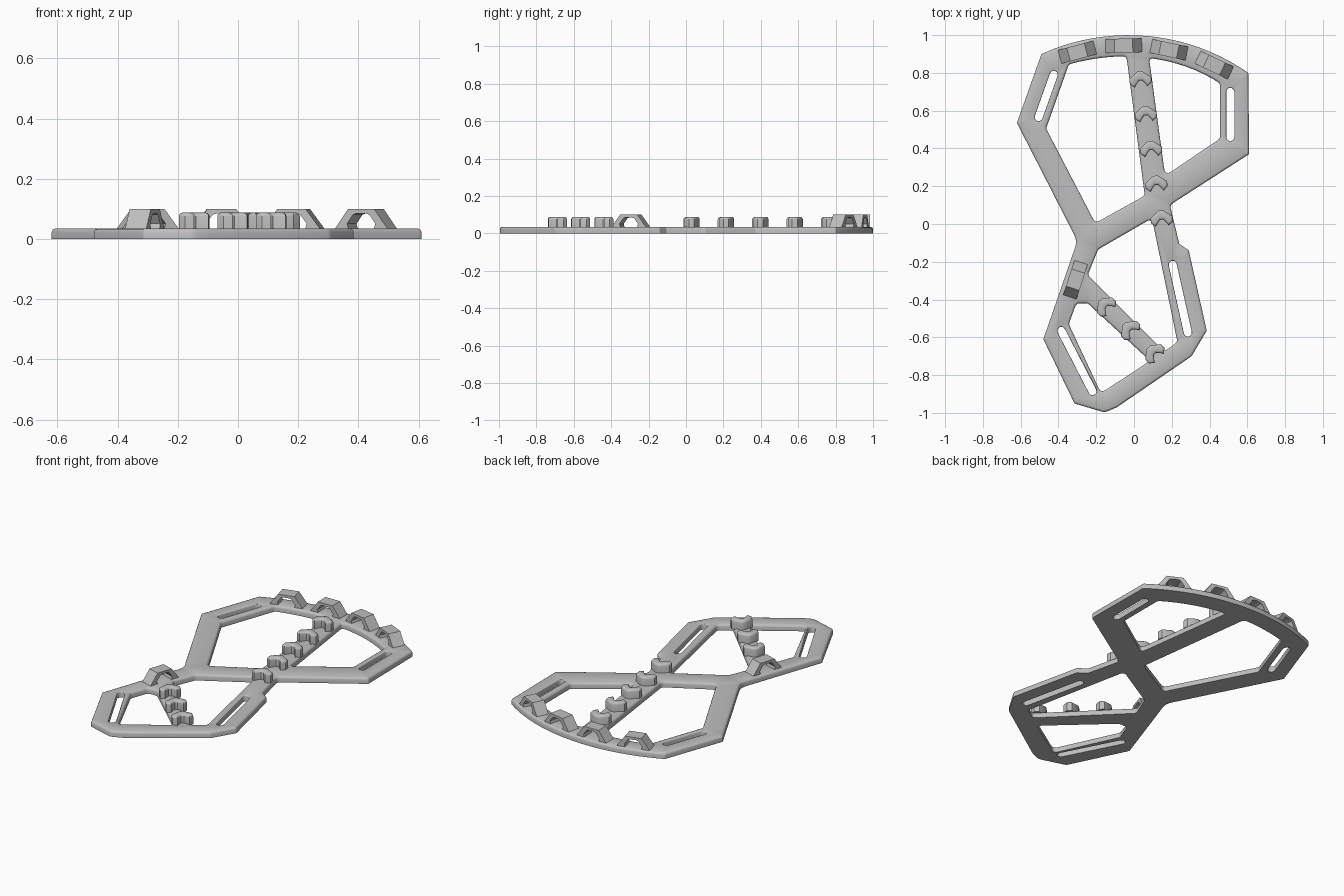
import bpy, bmesh, math
from mathutils import Vector as V

if "Cube" in bpy.data.objects:
    bpy.data.objects.remove(bpy.data.objects["Cube"])

T = 0.035          # plate thickness
grey = bpy.data.materials.new("light grey")
grey.diffuse_color = (0.52, 0.52, 0.52, 1)
grey.use_nodes = True
grey.node_tree.nodes["Principled BSDF"].inputs["Base Color"].default_value = grey.diffuse_color


def finish(name, bm):
    bmesh.ops.recalc_face_normals(bm, faces=bm.faces[:])
    me = bpy.data.meshes.new(name)
    bm.to_mesh(me)
    bm.free()
    me.materials.append(grey)
    ob = bpy.data.objects.new(name, me)
    bpy.context.collection.objects.link(ob)
    return ob


def smooth(ob, angle=35):
    bpy.ops.object.select_all(action='DESELECT')
    ob.select_set(True)
    bpy.context.view_layer.objects.active = ob
    bpy.ops.object.shade_smooth_by_angle(angle=math.radians(angle))


def arc3(a, b, c, n):
    """Points of the circular arc a -> b -> c, and its centre."""
    (ax, ay), (bx, by), (cx, cy) = a, b, c
    d = 2 * (ax * (by - cy) + bx * (cy - ay) + cx * (ay - by))
    A, B, C = ax * ax + ay * ay, bx * bx + by * by, cx * cx + cy * cy
    o = V(((A * (by - cy) + B * (cy - ay) + C * (ay - by)) / d,
           (A * (cx - bx) + B * (ax - cx) + C * (bx - ax)) / d))
    r = (V(a) - o).length
    t0, t1 = [math.atan2(p[1] - o.y, p[0] - o.x) for p in (a, c)]
    pts = [(o.x + r * math.cos(t0 + (t1 - t0) * i / n),
            o.y + r * math.sin(t0 + (t1 - t0) * i / n)) for i in range(n + 1)]
    return pts, o


def fillet(pts, r, n=5):
    """Round every distinct corner; a third value on a point is its own radius."""
    out, N = [], len(pts)
    for i, q in enumerate(pts):
        p, a, b = V(q[:2]), V(pts[i - 1][:2]), V(pts[(i + 1) % N][:2])
        u, w = (a - p), (b - p)
        lu, lw = u.length, w.length
        u, w = u / lu, w / lw
        ang = u.angle(w)
        if ang > math.radians(165):
            out.append(p)
            continue
        rad = q[2] if len(q) > 2 else r
        d = min(rad / math.tan(ang / 2), 0.45 * lu, 0.45 * lw)
        s, e = p + u * d, p + w * d
        for k in range(n + 1):
            t = k / n
            out.append(s * (1 - t) ** 2 + p * 2 * t * (1 - t) + e * t * t)
    return out


def offset(pts, d):
    """Shift a loop towards its left-hand side by d."""
    out = []
    for i, p in enumerate(pts):
        e1 = (p - pts[i - 1]).normalized()
        e2 = (pts[(i + 1) % len(pts)] - p).normalized()
        n1, n2 = V((-e1.y, e1.x)), V((-e2.y, e2.x))
        out.append(p + (n1 + n2) * d / max(0.4, 1 + n1.dot(n2)))
    return out


def area(p):
    return sum(p[i - 1].x * p[i].y - p[i].x * p[i - 1].y for i in range(len(p)))


def slot(a, b, r=0.021, n=6):
    a, b = V(a), V(b)
    t = math.atan2((b - a).y, (b - a).x)
    return [c + V((math.cos(t + s + math.pi * k / n), math.sin(t + s + math.pi * k / n))) * r
            for c, s in ((b, -math.pi / 2), (a, math.pi / 2)) for k in range(n + 1)]


# outline of the plate, and its openings
rim, centre = arc3((-0.49, 0.90), (0.03, 0.998), (0.605, 0.80), 20)
R = (V(rim[0]) - centre).length
outer = fillet([(-0.62, 0.535)] + rim + [
    (0.61, 0.37), (0.19, 0.10, 0.03), (0.24, -0.105), (0.29, -0.14), (0.385, -0.565),
    (0.305, -0.70, 0.05), (-0.09, -0.97, 0.05), (-0.155, -0.998, 0.05), (-0.315, -0.95),
    (-0.48, -0.61), (-0.30, -0.09, 0.09)], 0.012)
top_left, _ = arc3((-0.345, 0.845), (-0.20, 0.876), (-0.04, 0.888), 6)
top_right, _ = arc3((0.08, 0.878), (0.27, 0.835), (0.455, 0.745), 8)
holes = [fillet(h, 0.025) for h in (
    [(-0.465, 0.505)] + top_left + [(0.057, 0.15), (-0.205, 0.005)],
    top_right + [(0.455, 0.452), (0.165, 0.255)],
    [(-0.19, -0.135), (0.095, 0.03), (0.23, -0.625), (0.16, -0.675), (-0.245, -0.27)],
    [(-0.345, -0.53), (-0.305, -0.42), (-0.245, -0.42), (0.085, -0.725), (-0.175, -0.895)])]
slots = [slot(*s) for s in (((-0.505, 0.565), (-0.425, 0.79)), ((0.51, 0.46), (0.51, 0.70)),
                            ((0.205, -0.215), (0.285, -0.575)), ((-0.385, -0.565), (-0.22, -0.885)))]

# plate with a rounded upper edge
bm = bmesh.new()
caps = {0: [], 1: []}
for idx, loop in enumerate([outer] + holes + slots):
    if (area(loop) > 0) != (idx == 0):
        loop = loop[::-1]
    b = 0.012 if idx <= 4 else 0.004
    rings = []
    for d, z in ((0, 0), (0, T - b), (b * 0.3, T - b * 0.3), (b, T)):
        rings.append([bm.verts.new((p.x, p.y, z)) for p in (offset(loop, d) if d else loop)])
    for lo, hi in zip(rings, rings[1:]):
        for i in range(len(lo)):
            bm.faces.new((lo[i - 1], lo[i], hi[i], hi[i - 1]))
    for k, ring in ((0, rings[0]), (1, rings[-1])):
        caps[k] += [bm.edges.get((ring[i - 1], ring[i])) for i in range(len(ring))]
for k in caps:
    bmesh.ops.triangle_fill(bm, edges=caps[k], use_beauty=True, normal=(0, 0, 1))
smooth(finish("plate", bm), 50)


def prism(name, pts, place, depth):
    """Extrude a flat profile; place maps (u, v, depth) to a position."""
    bm = bmesh.new()
    a, b = [[bm.verts.new(place(u, v, w)) for u, v in pts] for w in depth]
    bm.faces.new(a)
    bm.faces.new(b)
    for i in range(len(a)):
        bm.faces.new((a[i - 1], a[i], b[i], b[i - 1]))
    return finish(name, bm)


# strap bridges: trapezoid arches with an open middle
half = [(0.10, -0.005), (0.092, 0.006), (0.048, 0.065)]
inner = [(0.018, 0.05), (0.03, 0.046), (0.052, 0.016), (0.046, -0.005)]
arch = half + [(-u, v) for u, v in half[::-1]] + [(-u, v) for u, v in inner[::-1]] + inner
bridges = []
for x in (-0.30, -0.055, 0.185, 0.425):
    t = math.acos((x - centre.x) / (R - 0.055))
    bridges.append((x, centre.y + (R - 0.055) * math.sin(t), t - math.pi / 2))
bridges.append((-0.31, -0.295, math.radians(72)))
for x, y, t in bridges:
    c, s = math.cos(t), math.sin(t)
    prism("strap_bridge", arch,
          lambda u, v, w: (x + u * c - w * s, y + u * s + w * c, T + v), (-0.037, 0.037))

# chevron cleats along both struts
side = [(0.012, 0.043), (0.058, 0.008), (0.058, -0.02), (0.034, -0.04), (0.022, -0.022), (0.008, -0.006)]
chevron = side + [(-u, v) for u, v in side[::-1]]
cleats = [(0.034 + 0.028 * i, 0.765 - 0.184 * i, 6) for i in range(5)]
cleats += [(-0.15 + 0.128 * i, -0.435 - 0.124 * i, 45) for i in range(3)]
for x, y, deg in cleats:
    c, s = math.cos(math.radians(deg)), math.sin(math.radians(deg))
    ob = prism("chevron_cleat", chevron,
               lambda u, v, w: (x + u * c - v * s, y + u * s + v * c, w), (T - 0.005, 0.088))
    bm = bmesh.new()
    bm.from_mesh(ob.data)
    top = [e for e in bm.edges if all(v.co.z > 0.08 for v in e.verts)]
    bmesh.ops.bevel(bm, geom=top, offset=0.013, segments=3, profile=0.5, affect='EDGES', clamp_overlap=True)
    bm.to_mesh(ob.data)
    bm.free()
    smooth(ob, 40)
